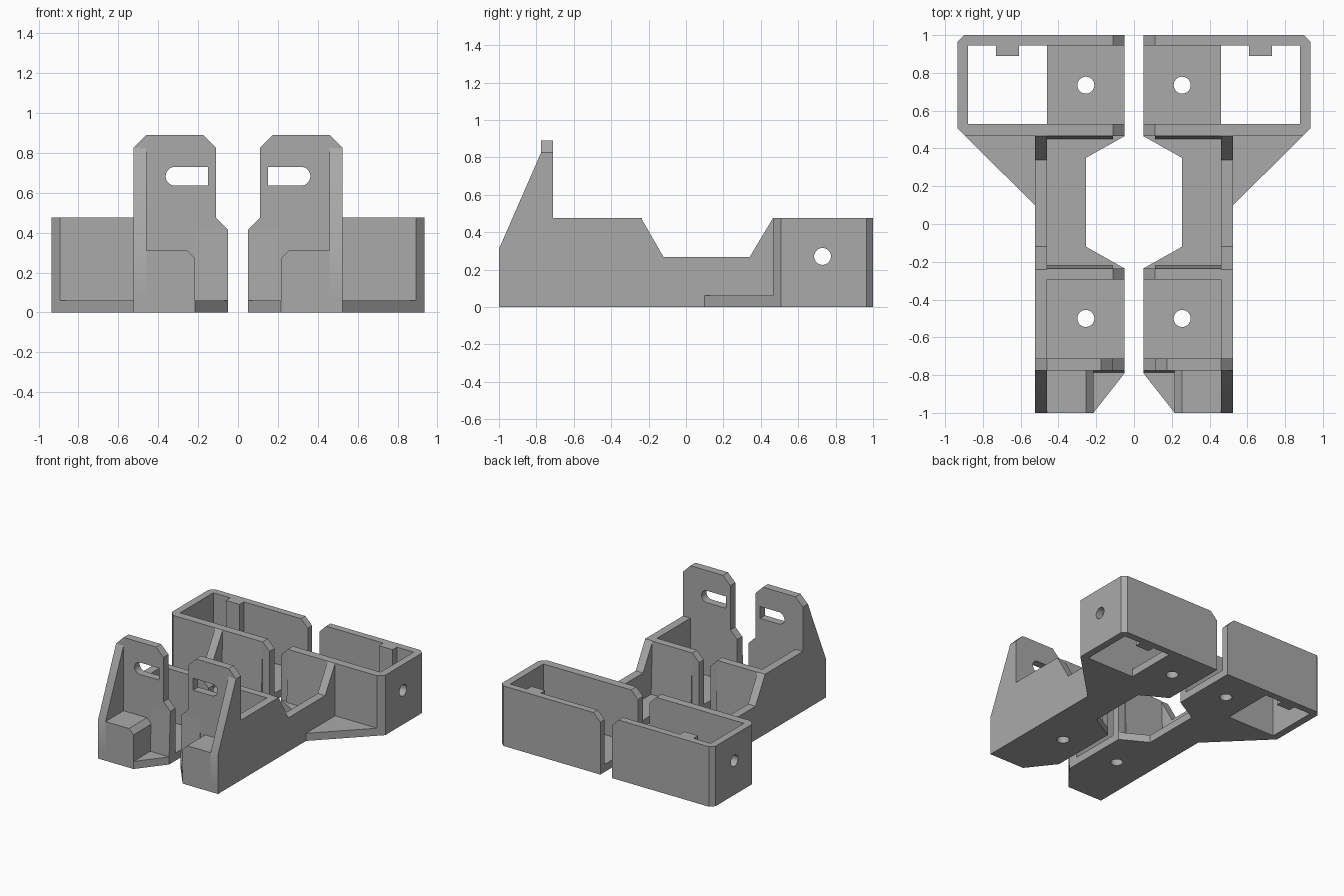
import bpy, bmesh, math
from mathutils import Vector

cube = bpy.data.objects.get("Cube")
if cube:
    bpy.data.objects.remove(cube, do_unlink=True)

GREY = (0.4, 0.4, 0.4, 1.0)
grey = bpy.data.materials.new("plain grey")
grey.use_nodes = True
grey.diffuse_color = GREY
grey.node_tree.nodes["Principled BSDF"].inputs["Base Color"].default_value = GREY

# Shared dimensions of the left half (the right half is mirrored)
GAP, IN, OUT = 0.05, 0.46, 0.525       # inner edge, side wall faces
FLOOR, TOP, CH = 0.06, 0.475, 0.06     # floor height, wall height, chamfer
PLATE_F, PLATE_B = -0.775, -0.712      # tall plate front and back


def prism(name, axis, pts, lo, hi):
    """Extrude a 2D profile along x (pts = y,z), y (x,z) or z (x,y)."""
    place = {"x": lambda a, b, d: (d, a, b),
             "y": lambda a, b, d: (a, d, b),
             "z": lambda a, b, d: (a, b, d)}[axis]
    bm = bmesh.new()
    face = bm.faces.new([bm.verts.new(place(a, b, lo)) for a, b in pts])
    out = bmesh.ops.extrude_face_region(bm, geom=[face])
    moved = [v for v in out["geom"] if isinstance(v, bmesh.types.BMVert)]
    bmesh.ops.translate(bm, verts=moved, vec=Vector(place(0, 0, hi - lo)))
    bmesh.ops.recalc_face_normals(bm, faces=bm.faces)
    mesh = bpy.data.meshes.new(name)
    bm.to_mesh(mesh)
    bm.free()
    mesh.materials.append(grey)
    ob = bpy.data.objects.new(name, mesh)
    bpy.context.collection.objects.link(ob)
    return ob


def rect(a0, a1, b0, b1):
    return [(a0, b0), (a1, b0), (a1, b1), (a0, b1)]


def circle(a, b, r=0.045, n=32):
    return [(a + r * math.cos(2 * math.pi * i / n),
             b + r * math.sin(2 * math.pi * i / n)) for i in range(n)]


def apply(ob, mod):
    bpy.context.view_layer.objects.active = ob
    bpy.ops.object.modifier_apply(modifier=mod.name)


def cut(ob, axis, pts, lo, hi):
    cutter = prism("cutter", axis, pts, lo, hi)
    cutter.hide_render = True
    mod = ob.modifiers.new("cut", "BOOLEAN")
    mod.operation, mod.solver, mod.object = "DIFFERENCE", "EXACT", cutter
    apply(ob, mod)
    bpy.data.objects.remove(cutter, do_unlink=True)


parts = []

# Floor with flange, waist cut-out, box opening and screw holes
floor = prism("floor", "z", [
    (GAP, 1), (0.9, 1), (0.935, 0.965), (0.935, 0.507), (OUT, 0.1), (OUT, -1),
    (0.215, -1), (GAP, -0.79), (GAP, -0.235), (0.255, -0.12), (0.255, 0.35),
    (GAP, 0.465)], 0, FLOOR)
cut(floor, "z", rect(IN, 0.878, 0.53, 0.945), -1, 1)
for y in (0.735, -0.5):
    cut(floor, "z", circle(0.255, y), -1, 1)
parts.append(floor)

# Cross walls with a chamfered inner top corner
for name, end, y0, y1 in (("back_wall", 0.878, 0.945, 1),
                          ("box_front_wall", 0.878, 0.465, 0.53),
                          ("middle_wall", IN, -0.295, -0.235)):
    parts.append(prism(name, "y", [
        (GAP, FLOOR), (end, FLOOR), (end, TOP), (GAP + CH, TOP),
        (GAP, TOP - CH)], y0, y1))

# Outer box wall with chamfered corners and a side hole
outer = prism("box_side_wall", "z", [
    (0.878, 1), (0.9, 1), (0.935, 0.965), (0.935, 0.507), (0.893, 0.465),
    (0.878, 0.465)], FLOOR, TOP)
cut(outer, "x", circle(0.73, 0.27), 0.7, 1.1)
parts.append(outer)

# Locating rib inside the box
parts.append(prism("box_rib", "z", rect(0.61, 0.73, 0.89, 0.945), 0, TOP))

# Long side wall with a lowered waist
parts.append(prism("side_wall", "x", [
    (PLATE_B, FLOOR), (0.465, FLOOR), (0.465, TOP), (0.34, 0.267),
    (-0.12, 0.267), (-0.24, TOP), (PLATE_B, TOP)], IN, OUT))

# Sloped gusset in front of the tall plate
parts.append(prism("front_gusset", "x", [
    (-1, FLOOR), (PLATE_F, FLOOR), (PLATE_F, 0.825), (-1, 0.31)], IN, OUT))

# Tall plate with a slot that is round at its outer end
plate = prism("tall_plate", "y", [
    (GAP, FLOOR), (OUT, FLOOR), (OUT, 0.825), (IN, 0.89), (0.175, 0.89),
    (GAP + CH, 0.825), (GAP + CH, TOP), (GAP, TOP - CH)], PLATE_F, PLATE_B)
r = 0.047
arc = [(0.316 + r * math.sin(math.pi * i / 16),
        0.683 - r * math.cos(math.pi * i / 16)) for i in range(17)]
cut(plate, "y", [(0.15, 0.683 - r)] + arc + [(0.15, 0.683 + r)], -1, -0.5)
parts.append(plate)

# Front block with a chamfered edge
parts.append(prism("front_block", "y", [
    (0.215, FLOOR), (IN, FLOOR), (IN, 0.31), (0.255, 0.31), (0.215, 0.27)],
    -1, PLATE_F))

# Slight draft at the foot of the cross walls
for name, y, dy, x0, x1, top in (
        ("box_wall_draft", 0.465, -0.014, GAP + CH, IN, TOP),
        ("middle_wall_draft", -0.235, 0.014, GAP + CH, IN, TOP),
        ("plate_draft", PLATE_F, -0.015, GAP, 0.215, TOP - CH)):
    parts.append(prism(name, "x", [(y, FLOOR), (y + dy, FLOOR), (y, top)],
                       x0, x1))

# Mirror every part to the other side; smooth only the round holes
for ob in parts:
    mod = ob.modifiers.new("mirror", "MIRROR")
    mod.use_mirror_merge = False
    apply(ob, mod)
    bpy.ops.object.select_all(action="DESELECT")
    ob.select_set(True)
    bpy.ops.object.shade_smooth_by_angle(angle=math.radians(25))
